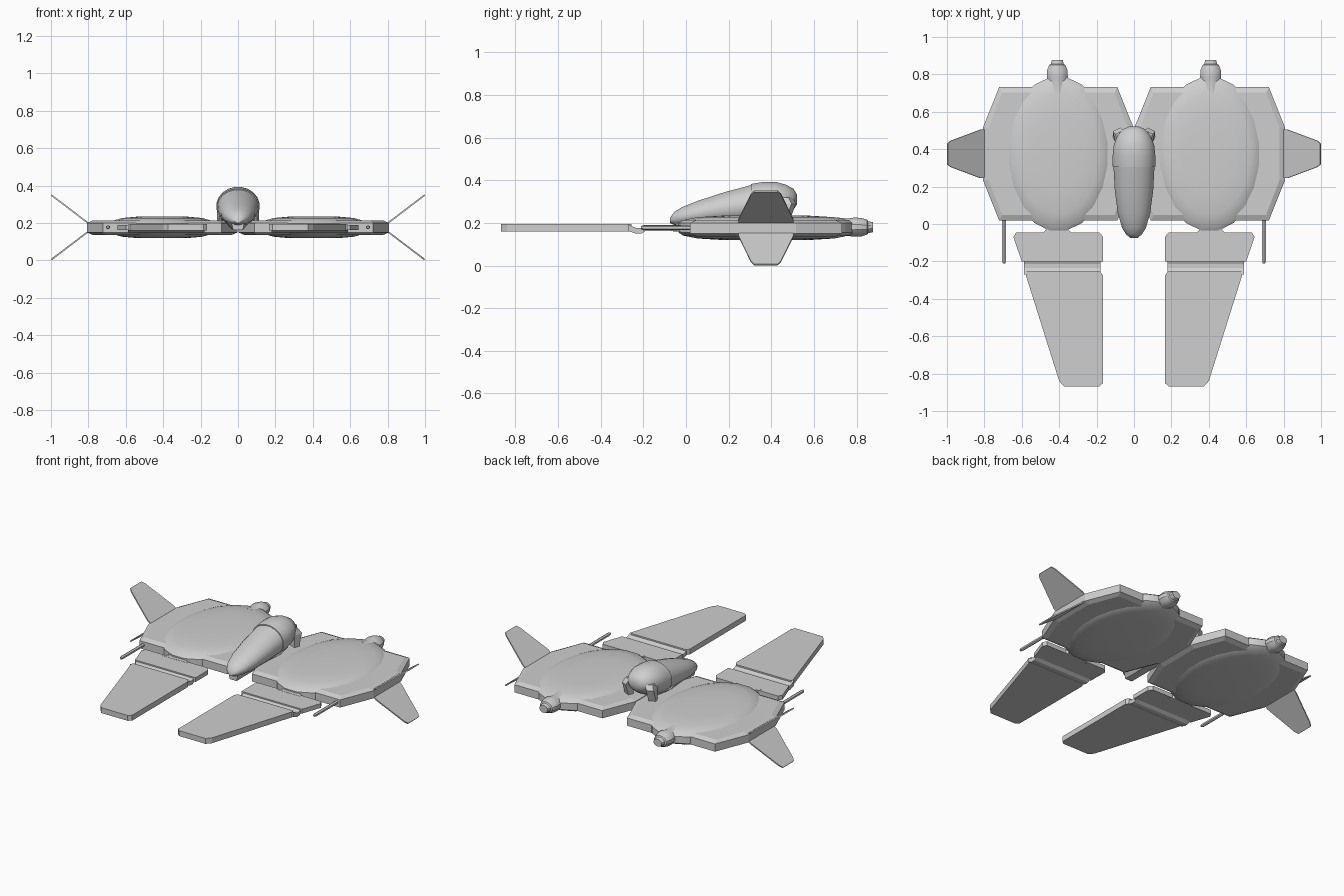
import bpy, bmesh, math
from mathutils import Vector

cube = bpy.data.objects.get("Cube")
if cube:
    bpy.data.objects.remove(cube, do_unlink=True)

GREY = (0.62, 0.62, 0.62, 1)
hull_grey = bpy.data.materials.new("hull grey")
hull_grey.use_nodes = True
hull_grey.diffuse_color = GREY
hull_grey.node_tree.nodes["Principled BSDF"].inputs["Base Color"].default_value = GREY


def loft(name, rings, pair=True, smooth=None):
    """Skin a row of equal rings, cap the ends, optionally mirror across x."""
    bm = bmesh.new()
    rows = [[bm.verts.new(p) for p in ring] for ring in rings]
    n = len(rows[0])
    for a, b in zip(rows, rows[1:]):
        for i in range(n):
            j = (i + 1) % n
            bm.faces.new((a[i], a[j], b[j], b[i]))
    bm.faces.new(rows[0])
    bm.faces.new(rows[-1])
    bmesh.ops.recalc_face_normals(bm, faces=bm.faces[:])
    mesh = bpy.data.meshes.new(name)
    bm.to_mesh(mesh)
    bm.free()
    mesh.materials.append(hull_grey)
    obj = bpy.data.objects.new(name, mesh)
    bpy.context.collection.objects.link(obj)
    if smooth:
        bpy.ops.object.select_all(action="DESELECT")
        obj.select_set(True)
        bpy.context.view_layer.objects.active = obj
        bpy.ops.object.shade_smooth_by_angle(angle=math.radians(smooth))
    if pair:
        mirror = obj.modifiers.new("Mirror", "MIRROR")
        mirror.use_mirror_merge = False
    return obj


def plate(name, outline, z0, z1):
    return loft(name, [[(x, y, z) for x, y in outline] for z in (z0, z1)])


def ellipse(cx, cy, rx, ry, n):
    turns = [2 * math.pi * (i + 0.5) / n for i in range(n)]
    return [(cx + rx * math.cos(t), cy + ry * math.sin(t)) for t in turns]


# Eight-sided body slabs with chamfered rims
CX, CY, CZ = 0.405, 0.375, 0.177


def octagon(inset, z):
    w, h = 0.403 - inset, 0.357 - inset
    corner = [(w, -0.14), (w, 0.14), (0.316 - inset / 2, h), (-0.316 + inset / 2, h),
              (-w, 0.14), (-w, -0.14), (-0.316 + inset / 2, -h), (0.316 - inset / 2, -h)]
    return [(CX + x, CY + y, z) for x, y in corner]


loft("body_slab", [octagon(0.03, 0.137), octagon(0, 0.15),
                   octagon(0, 0.2), octagon(0.03, 0.213)])

# Shallow lens swelling out of both faces of each slab
lens = [(0.5, -0.057), (0.78, -0.05), (0.95, -0.036), (1, -0.022),
        (1, 0.022), (0.95, 0.036), (0.78, 0.05), (0.5, 0.057)]
loft("body_dome", [[(x, y, CZ + dz) for x, y in ellipse(CX, CY, 0.28 * s, 0.415 * s, 20)]
                   for s, dz in lens], smooth=35)

# Rear engine pods
pod = [(0.7, 0.06), (0.76, 0.052), (0.785, 0.058), (0.82, 0.057),
       (0.85, 0.045), (0.855, 0.036), (0.878, 0.03)]
loft("engine_pod", [[(x, y, z) for x, z in ellipse(0.41, 0.18, r, r * 0.8, 12)]
                    for y, r in pod], smooth=30)

# Forward prongs: neck, inner plate, hinge bar and long blade
plate("prong_neck", [(0.27, 0.03), (0.35, -0.03), (0.32, -0.06),
                     (0.5, -0.06), (0.47, -0.03), (0.55, 0.03)], 0.16, 0.191)
plate("prong_base", [(0.165, -0.2), (0.165, -0.07), (0.185, -0.045), (0.33, -0.045),
                     (0.49, -0.045), (0.63, -0.045), (0.645, -0.07), (0.6, -0.2)], 0.162, 0.19)
loft("prong_hinge", [[(x, -0.185, 0.165), (x, -0.185, 0.188), (x, -0.215, 0.176),
                      (x, -0.235, 0.176), (x, -0.27, 0.193), (x, -0.27, 0.162),
                      (x, -0.235, 0.15), (x, -0.21, 0.15)] for x in (0.178, 0.588)])
plate("prong_blade", [(0.165, -0.275), (0.18, -0.255), (0.575, -0.255), (0.578, -0.275),
                      (0.4, -0.84), (0.375, -0.868), (0.185, -0.868), (0.165, -0.85)], 0.16, 0.195)

# Slim gun rods ahead of the outer corners
loft("gun_rod", [[(x, y, z) for x, z in ellipse(0.695, 0.178, r, r, 6)]
                 for y, r in [(0.05, 0.011), (-0.2, 0.011), (-0.212, 0.007)]])

# Thin canted fins on the outer edges, one up and one down
profile = [(0.79, 0.25), (0.79, 0.505), (0.82, 0.505), (0.98, 0.445),
           (0.998, 0.43), (0.998, 0.32), (0.98, 0.305), (0.82, 0.245)]
for name, side in (("upper_fin", 1), ("lower_fin", -1)):
    base = [Vector((x, y, CZ + side * (0.022 + (x - 0.8) * 0.76))) for x, y in profile]
    shift = Vector((-0.6 * side, 0, 0.8)) * 0.004
    loft(name, [[p - shift for p in base], [p + shift for p in base]])

# Central pod: each station is y, half width, bottom, top
nose = [(-0.076, 0.018, 0.2, 0.222), (-0.055, 0.043, 0.19, 0.252), (-0.02, 0.065, 0.186, 0.274),
        (0.06, 0.088, 0.184, 0.306), (0.18, 0.104, 0.186, 0.345), (0.31, 0.111, 0.19, 0.38)]
rear = [(0.305, 0.115, 0.188, 0.384), (0.36, 0.116, 0.192, 0.393), (0.42, 0.11, 0.21, 0.394),
        (0.47, 0.09, 0.235, 0.38), (0.505, 0.062, 0.262, 0.36), (0.52, 0.03, 0.285, 0.335)]
for name, stations in (("canopy", nose), ("pod_rear", rear)):
    loft(name, [[(x, y, z) for x, z in ellipse(0, (lo + hi) / 2, w, (hi - lo) / 2, 20)]
                for y, w, lo, hi in stations], pair=False, smooth=40)

# Keel cradle joining the pod to the slabs
loft("keel", [[(-w, y, 0.225), (w, y, 0.225), (0.025, y, 0.162), (-0.025, y, 0.162)]
              for y, w in [(-0.05, 0.04), (0.06, 0.08), (0.31, 0.1), (0.4, 0.08)]], pair=False)

# Struts under the rear of the pod
loft("pod_strut", [[(x - 0.028, y0, z), (x + 0.016, y0 - 0.02, z),
                    (x + 0.028, y1 - 0.02, z), (x - 0.012, y1, z)]
                   for x, y0, y1, z in [(0.085, 0.455, 0.485, 0.205),
                                        (0.085, 0.455, 0.515, 0.29), (0.07, 0.45, 0.5, 0.32)]])
